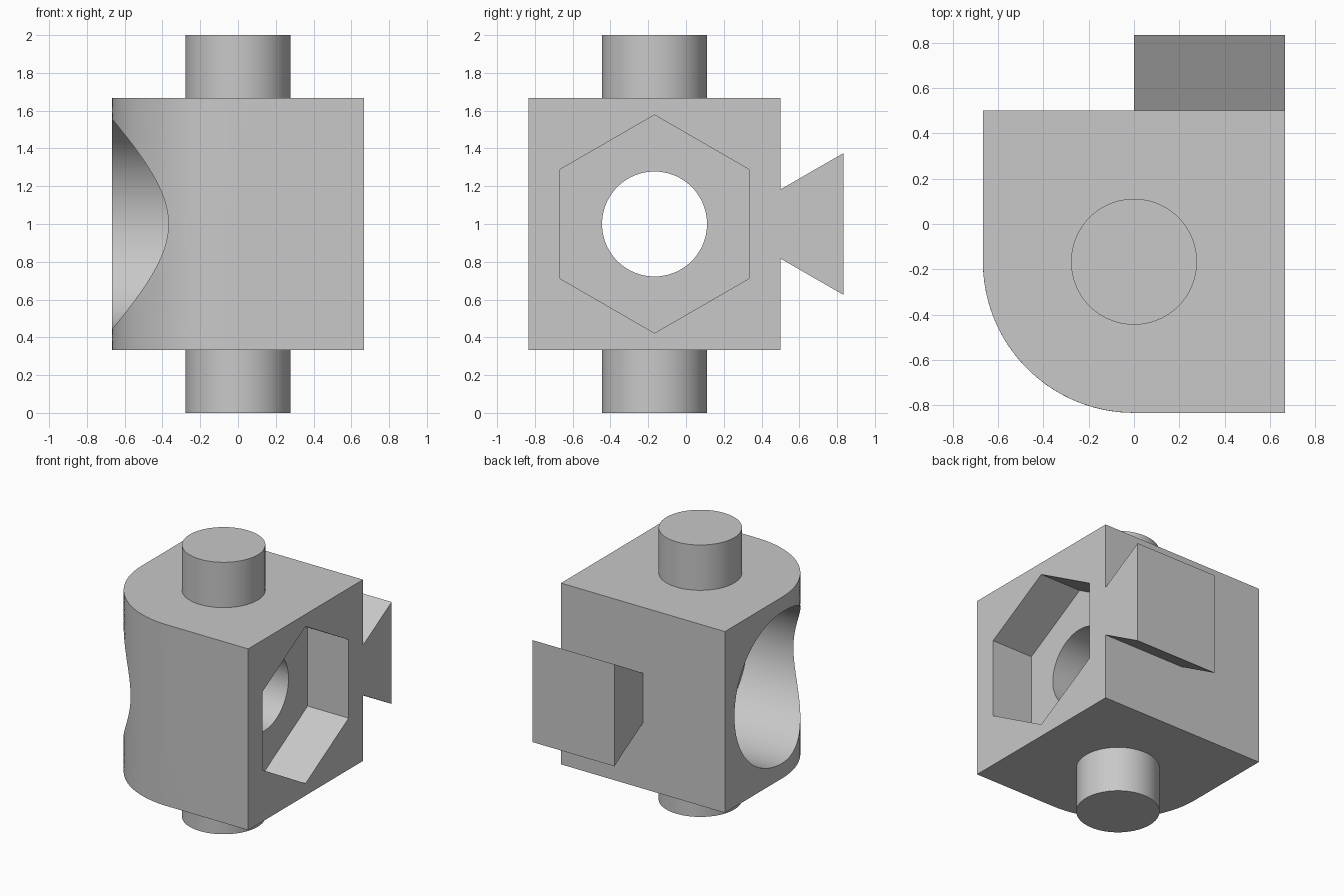
import bpy
import bmesh
from math import sin, cos, asin, pi, radians
from mathutils import Matrix

U = 1 / 18            # model unit
H = 12 * U            # half width of the block
CY, CZ = -3 * U, 1.0  # axis shared by the posts and the bores
SIDES = 192

cube = bpy.data.objects.get("Cube")
if cube:
    bpy.data.objects.remove(cube, do_unlink=True)

grey = bpy.data.materials.new("light grey")
grey.use_nodes = True
COLOUR = (0.58, 0.58, 0.58, 1)
grey.diffuse_color = COLOUR
grey.node_tree.nodes["Principled BSDF"].inputs["Base Color"].default_value = COLOUR


def finish(name, bm, smooth):
    bmesh.ops.recalc_face_normals(bm, faces=bm.faces)
    mesh = bpy.data.meshes.new(name)
    bm.to_mesh(mesh)
    bm.free()
    mesh.materials.append(grey)
    obj = bpy.data.objects.new(name, mesh)
    bpy.context.collection.objects.link(obj)
    if smooth:
        bpy.ops.object.select_all(action="DESELECT")
        obj.select_set(True)
        bpy.context.view_layer.objects.active = obj
        bpy.ops.object.shade_smooth_by_angle(angle=radians(25))


def prism(name, outline, low, high, axis="Z", smooth=False):
    """Extrude an outline along z, or a (y, z) outline along x."""
    bm = bmesh.new()
    bottom = [bm.verts.new((a, b, low)) for a, b in outline]
    top = [bm.verts.new((a, b, high)) for a, b in outline]
    bm.faces.new(bottom)
    bm.faces.new(top)
    for i in range(len(outline)):
        bm.faces.new((bottom[i - 1], bottom[i], top[i], top[i - 1]))
    if axis == "X":
        bm.transform(Matrix(((0, 0, 1, 0), (1, 0, 0, 0), (0, 1, 0, 0), (0, 0, 0, 1))))
    finish(name, bm, smooth)


# The block is one closed strip of rings around the bore axis
ANGLES = [2 * pi * i / SIDES for i in range(SIDES)]


def circle(x, radius):
    return [(x, CY + radius * cos(a), CZ + radius * sin(a)) for a in ANGLES]


def hexagon(x, apothem):
    ring = []
    for a in ANGLES:
        r = apothem / cos((a + pi / 6) % (pi / 3) - pi / 6)
        ring.append((x, CY + r * cos(a), CZ + r * sin(a)))
    return ring


def unroll(y):
    """Position along the outer skin, -1 to 0 around the rounded corner."""
    return 2 / pi * asin(y / H) if y < 0 else y / H


def skin(t, z):
    if t < 0:
        return (-H * cos(pi / 2 * t), CY + H * sin(pi / 2 * t), CZ + z)
    return (-H, CY + H * t, CZ + z)


def skin_ring(blend, bore):
    """Ring on the outer skin, from the bore rim (0) to the block edge (1)."""
    ring = []
    for a in ANGLES:
        edge = 1 / max(abs(cos(a)), abs(sin(a)))
        t = (1 - blend) * unroll(bore * cos(a)) + blend * edge * cos(a)
        z = (1 - blend) * bore * sin(a) + blend * H * edge * sin(a)
        ring.append(skin(t, z))
    return ring


BORE, HOLE, FLOOR, STEPS = 10 * U, 5 * U, 6 * U, 8
outer = [skin_ring(i / STEPS, BORE) for i in range(STEPS + 1)]
right_edge = [(H, y, z) for x, y, z in outer[-1]]
rings = [right_edge, hexagon(H, 9 * U), hexagon(FLOOR, 9 * U),
         circle(FLOOR, HOLE), circle(0, HOLE), circle(0, BORE)] + outer

bm = bmesh.new()
loops = [[bm.verts.new(p) for p in ring] for ring in rings]
for k in range(len(loops)):
    a, b = loops[k - 1], loops[k]
    for i in range(SIDES):
        bm.faces.new((a[i - 1], a[i], b[i], b[i - 1]))
finish("bored_block", bm, True)

# Posts above and below
post = [(HOLE * cos(a), CY + HOLE * sin(a)) for a in ANGLES[::2]]
prism("top_post", post, CZ + H, CZ + H + 6 * U, smooth=True)
prism("bottom_post", post, 0, 6 * U, smooth=True)

# Flared dovetail on the back
near, far = 0.183, 0.375
prism("dovetail_tab", [(9 * U, CZ - near), (15 * U, CZ - far),
                       (15 * U, CZ + far), (9 * U, CZ + near)], 0, H, "X")
